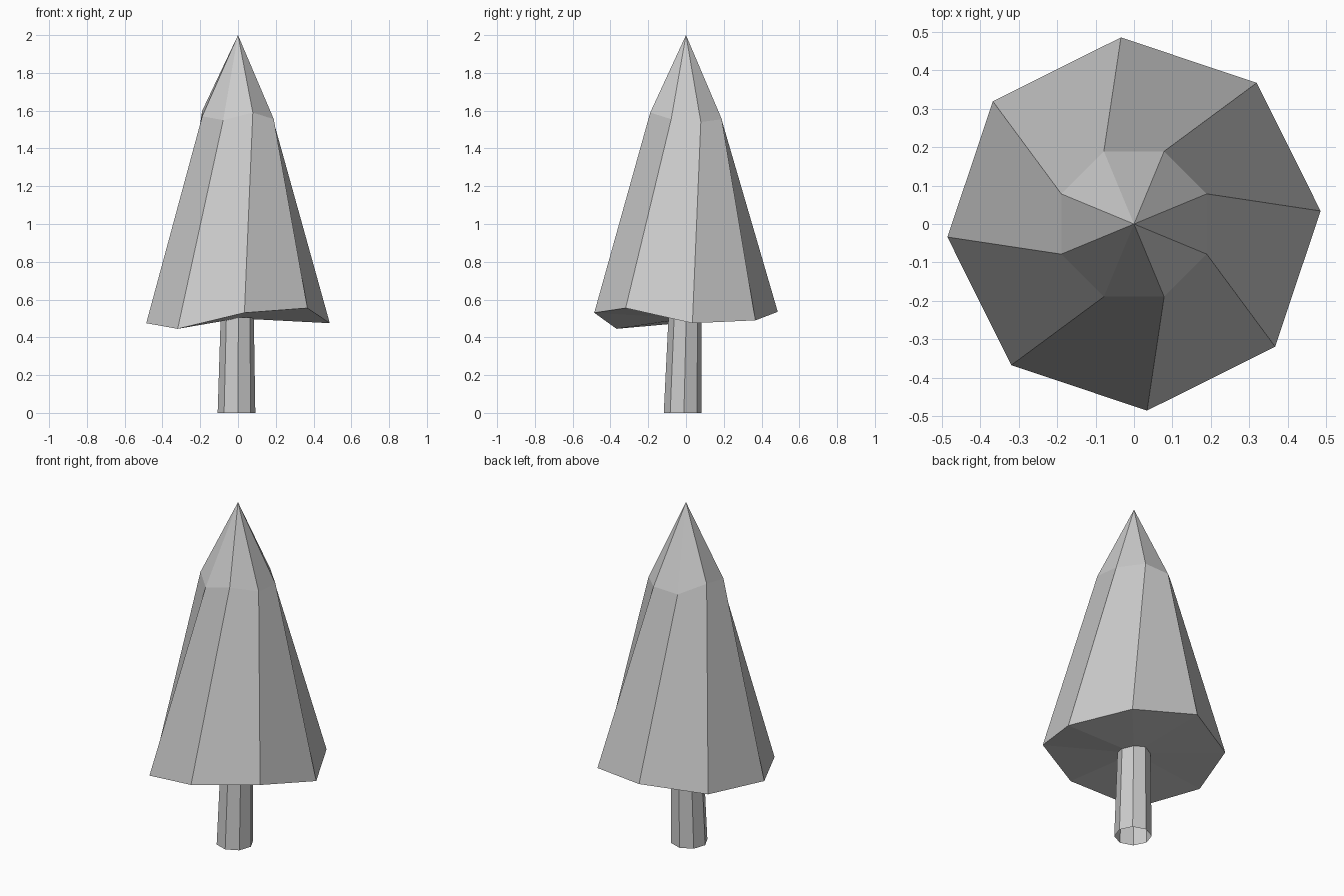
import bpy, bmesh
from math import cos, sin, radians

if "Cube" in bpy.data.objects:
    bpy.data.objects.remove(bpy.data.objects["Cube"])


def ring(bm, radius, start, heights, cx=0.0, cy=0.0):
    """Eight vertices around a centre, each at its own height."""
    verts = []
    for i, z in enumerate(heights):
        a = radians(start + 45 * i)
        verts.append(bm.verts.new((cx + radius * cos(a), cy + radius * sin(a), z)))
    return verts


def bridge(bm, low, high):
    for i in range(8):
        j = (i + 1) % 8
        bm.faces.new((low[i], low[j], high[j], high[i]))


def fan(bm, loop, co):
    tip = bm.verts.new(co)
    for i in range(8):
        bm.faces.new((loop[i], loop[(i + 1) % 8], tip))


def finish(bm, name):
    bmesh.ops.recalc_face_normals(bm, faces=bm.faces)
    mesh = bpy.data.meshes.new(name)
    bm.to_mesh(mesh)
    bm.free()
    bpy.context.collection.objects.link(bpy.data.objects.new(name, mesh))


# Foliage: uneven twisted skirt, pointed top, closed underside
bm = bmesh.new()
skirt = ring(bm, 0.487, 4, (0.475, 0.49, 0.535, 0.50, 0.475, 0.445, 0.53, 0.555))
shoulder = ring(bm, 0.205, 22.5, (1.54, 1.555, 1.55, 1.60, 1.57, 1.55, 1.59, 1.555))
bridge(bm, skirt, shoulder)
fan(bm, shoulder, (0, 0, 2))
fan(bm, skirt, (0, 0, 0.50))
finish(bm, "foliage")

# Trunk: slightly leaning tapered tube, open at the bottom
bm = bmesh.new()
foot = ring(bm, 0.1, 4, [0.0] * 8, -0.008, -0.018)
top = ring(bm, 0.088, 4, [0.505] * 8, -0.004, -0.005)
bridge(bm, foot, top)
finish(bm, "trunk")
